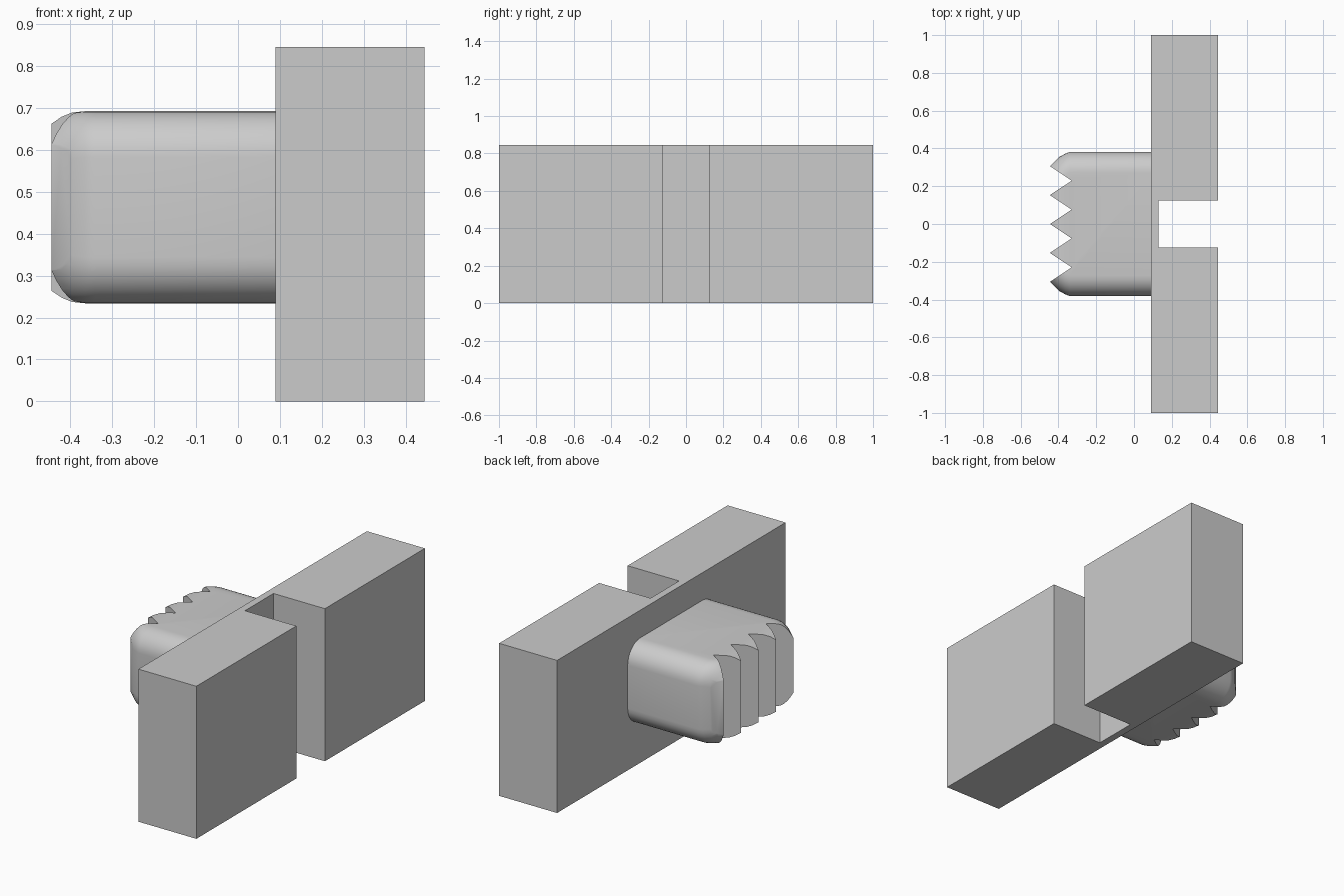
import bpy
import bmesh
import math

cube = bpy.data.objects.get("Cube")
if cube:
    bpy.data.objects.remove(cube, do_unlink=True)

grey = bpy.data.materials.new("plain grey")
grey.use_nodes = True
colour = (0.6, 0.6, 0.6, 1)
grey.diffuse_color = colour
grey.node_tree.nodes["Principled BSDF"].inputs["Base Color"].default_value = colour


def finish(name, bm):
    bmesh.ops.recalc_face_normals(bm, faces=bm.faces)
    mesh = bpy.data.meshes.new(name)
    bm.to_mesh(mesh)
    bm.free()
    mesh.materials.append(grey)
    obj = bpy.data.objects.new(name, mesh)
    bpy.context.collection.objects.link(obj)
    return obj


def prism(name, outline, bottom, top):
    """Extrude an xy outline upwards."""
    bm = bmesh.new()
    face = bm.faces.new([bm.verts.new((x, y, bottom)) for x, y in outline])
    new = bmesh.ops.extrude_face_region(bm, geom=[face])["geom"]
    verts = [v for v in new if isinstance(v, bmesh.types.BMVert)]
    bmesh.ops.translate(bm, verts=verts, vec=(0, 0, top - bottom))
    return finish(name, bm)


def rounded_ring(bm, x, half_y, half_z, centre_z, radius, steps=8):
    ring = []
    for corner, (sy, sz) in enumerate([(1, 1), (-1, 1), (-1, -1), (1, -1)]):
        for i in range(steps + 1):
            a = (corner + i / steps) * math.pi / 2
            ring.append(bm.verts.new((
                x,
                sy * (half_y - radius) + radius * math.cos(a),
                centre_z + sz * (half_z - radius) + radius * math.sin(a))))
    return ring


# Slotted block
half = [(0.09, 1), (0.445, 1), (0.445, 0.125), (0.13, 0.125)]
outline = half + [(x, -y) for x, y in reversed(half)]
prism("slotted_block", outline, 0, 0.845)

# Rounded peg, lofted from x position, side inset and top inset
sections = [(0.1, 0, 0), (-0.34, 0, 0), (-0.365, 0.01, 0),
            (-0.395, 0.027, 0.003), (-0.42, 0.045, 0.013), (-0.46, 0.065, 0.04)]
bm = bmesh.new()
rings = [rounded_ring(bm, x, 0.382 - dy, 0.229 - dz, 0.463, 0.11)
         for x, dy, dz in sections]
for a, b in zip(rings, rings[1:]):
    for i in range(len(a)):
        j = (i + 1) % len(a)
        bm.faces.new((a[i], a[j], b[j], b[i]))
bm.faces.new(rings[0])
bm.faces.new(rings[-1])
peg = finish("toothed_peg", bm)

# Zigzag cutter that shapes the teeth
pitch = 0.153
zigzag = [(-0.33 if i % 2 else -0.445, i * pitch / 2) for i in range(-4, 5)]
outer = [(-0.345, 0.406), (-0.345, 0.6), (-0.7, 0.6)]
cut_outline = zigzag + outer + [(x, -y) for x, y in reversed(outer)]
cutter = prism("tooth_cutter", cut_outline, 0.1, 0.8)

cut = peg.modifiers.new("teeth", "BOOLEAN")
cut.operation = "DIFFERENCE"
cut.solver = "EXACT"
cut.object = cutter
bpy.ops.object.select_all(action="DESELECT")
peg.select_set(True)
bpy.context.view_layer.objects.active = peg
bpy.ops.object.modifier_apply(modifier=cut.name)
bpy.data.objects.remove(cutter, do_unlink=True)
bpy.ops.object.shade_smooth_by_angle(angle=math.radians(30))
